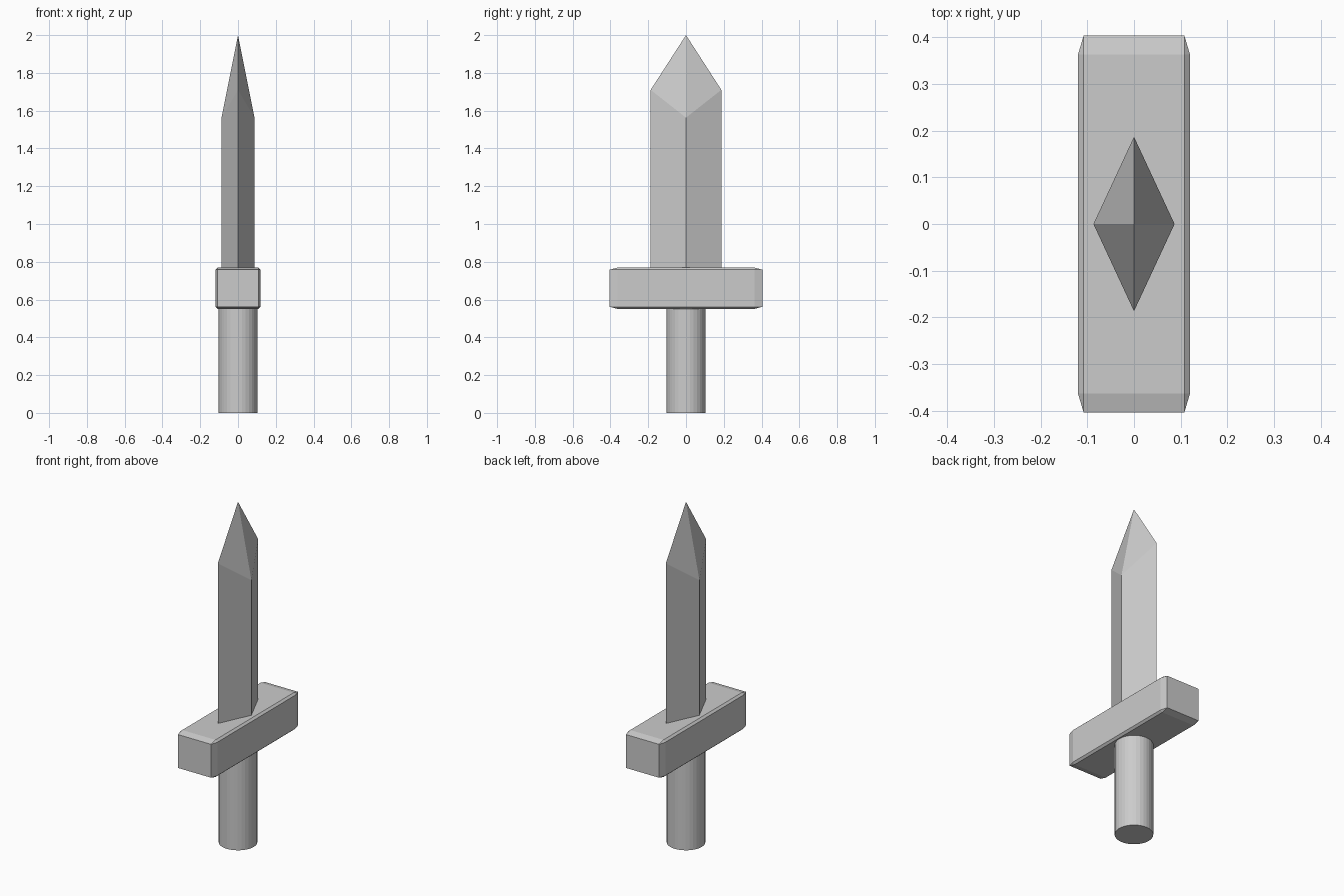
import bpy, bmesh
from mathutils import Matrix

if "Cube" in bpy.data.objects:
    bpy.data.objects.remove(bpy.data.objects["Cube"])


def add_object(name, bm):
    bmesh.ops.recalc_face_normals(bm, faces=bm.faces)
    mesh = bpy.data.meshes.new(name)
    bm.to_mesh(mesh)
    bm.free()
    obj = bpy.data.objects.new(name, mesh)
    bpy.context.collection.objects.link(obj)
    return obj


# Handle: plain round grip
HANDLE_TOP = 0.56
bm = bmesh.new()
bmesh.ops.create_cone(bm, cap_ends=True, segments=32, radius1=0.103, radius2=0.103,
                      depth=HANDLE_TOP, matrix=Matrix.Translation((0, 0, HANDLE_TOP / 2)))
add_object("handle", bm)

# Guard: chamfered cube stretched into a crossbar, so the chamfer stretches too
bm = bmesh.new()
bmesh.ops.create_cube(bm, size=2)
bmesh.ops.bevel(bm, geom=bm.edges[:], offset=0.1, offset_type='OFFSET',
                segments=1, affect='EDGES', profile=0.5)
bmesh.ops.scale(bm, vec=(0.12, 0.404, 0.109), verts=bm.verts)
bmesh.ops.translate(bm, vec=(0, 0, 0.66), verts=bm.verts)
add_object("guard", bm)

# Blade: diamond section, with flats and edges ending at different heights below the tip
section = [(0.087, 0, 1.563), (0, 0.187, 1.71), (-0.087, 0, 1.563), (0, -0.187, 1.71)]
bm = bmesh.new()
base = [bm.verts.new((x, y, 0.76)) for x, y, z in section]
shoulder = [bm.verts.new(p) for p in section]
tip = bm.verts.new((0, 0, 2))
bm.faces.new(base[::-1])
for i in range(4):
    j = (i + 1) % 4
    bm.faces.new((base[i], base[j], shoulder[j], shoulder[i]))
    bm.faces.new((shoulder[i], shoulder[j], tip))
add_object("blade", bm)
